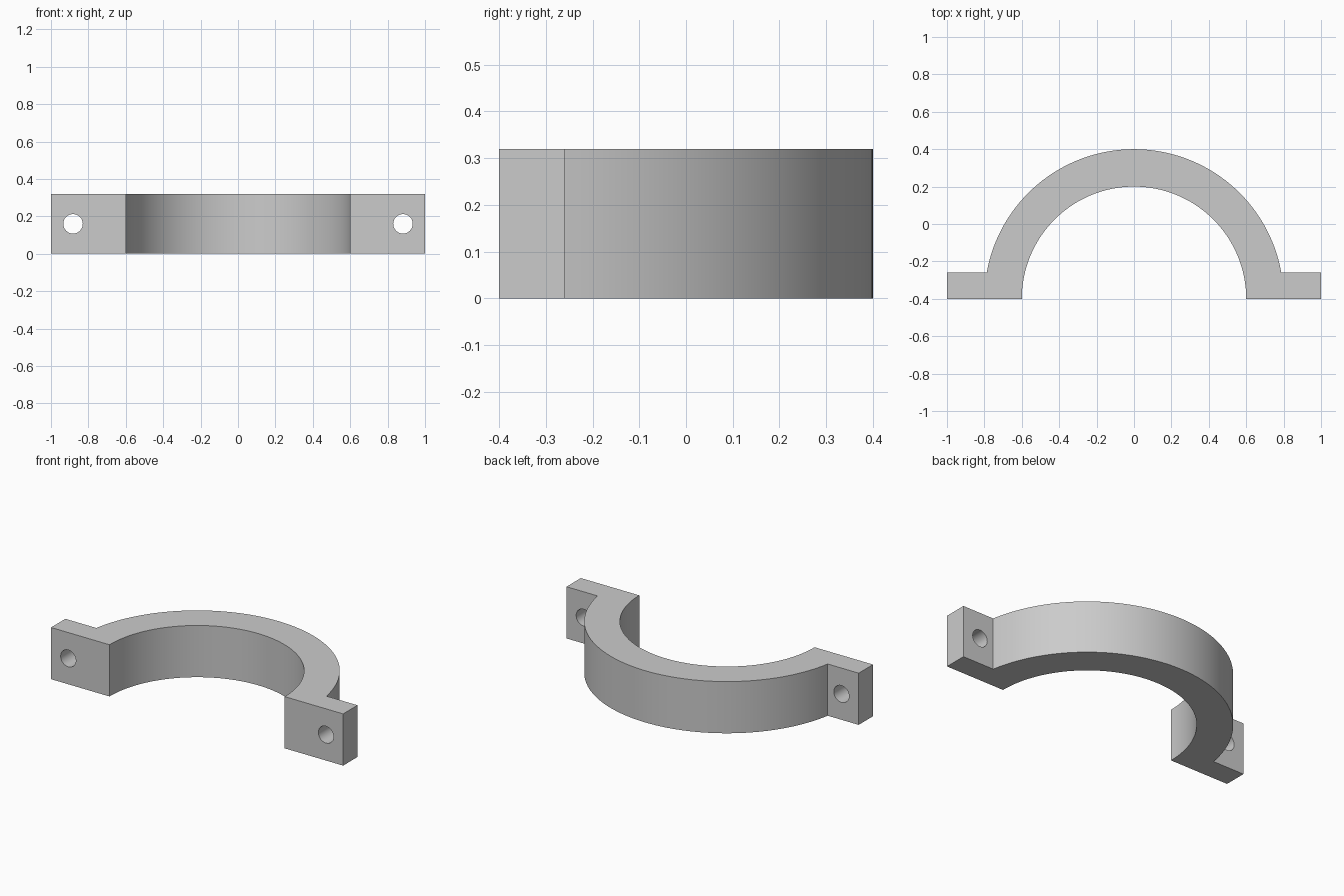
import bpy, bmesh, math

INNER, OUTER, HEIGHT = 0.6, 0.8, 0.32
FRONT, TAB_BACK = -0.4, -0.26
HOLE_X, HOLE_R = 0.882, 0.052
STEPS = 64

cube = bpy.data.objects.get("Cube")
if cube:
    bpy.data.objects.remove(cube, do_unlink=True)

steel = bpy.data.materials.new("grey steel")
steel.use_nodes = True
colour = (0.6, 0.6, 0.6, 1)
steel.diffuse_color = colour
steel.node_tree.nodes["Principled BSDF"].inputs["Base Color"].default_value = colour


def arc(radius, start, end):
    """Points on a circle centred on the clamp axis."""
    angles = [start + (end - start) * i / STEPS for i in range(STEPS + 1)]
    return [(radius * math.cos(a), FRONT + radius * math.sin(a)) for a in angles]


# Clamp outline: outer arc, left and right tabs, inner arc
meet = math.asin((TAB_BACK - FRONT) / OUTER)
outline = arc(OUTER, meet, math.pi - meet)
outline += [(-1, TAB_BACK), (-1, FRONT)]
outline += arc(INNER, math.pi, 0)
outline += [(1, FRONT), (1, TAB_BACK)]

bm = bmesh.new()
face = bm.faces.new([bm.verts.new((x, y, 0)) for x, y in outline])
top = bmesh.ops.extrude_face_region(bm, geom=[face])["geom"]
bmesh.ops.translate(bm, vec=(0, 0, HEIGHT),
                    verts=[v for v in top if isinstance(v, bmesh.types.BMVert)])
bmesh.ops.recalc_face_normals(bm, faces=bm.faces)
mesh = bpy.data.meshes.new("half_clamp")
bm.to_mesh(mesh)
bm.free()
mesh.materials.append(steel)
clamp = bpy.data.objects.new("half_clamp", mesh)
bpy.context.collection.objects.link(clamp)

# Bolt holes through both tabs
cutters = []
for side, name in ((1, "left"), (-1, "right")):
    bpy.ops.mesh.primitive_cylinder_add(
        vertices=48, radius=HOLE_R, depth=0.4, rotation=(math.pi / 2, 0, 0),
        location=(side * HOLE_X, (FRONT + TAB_BACK) / 2, HEIGHT / 2))
    cutter = bpy.context.object
    cutter.name = name + "_bolt_hole_cutter"
    cutter.hide_render = True
    cutter.data.materials.append(steel)
    cutters.append(cutter)
    cut = clamp.modifiers.new(name + "_bolt_hole", "BOOLEAN")
    cut.operation = "DIFFERENCE"
    cut.solver = "EXACT"
    cut.object = cutter

bpy.ops.object.select_all(action="DESELECT")
clamp.select_set(True)
bpy.context.view_layer.objects.active = clamp
for name in [m.name for m in clamp.modifiers]:
    bpy.ops.object.modifier_apply(modifier=name)
for cutter in cutters:
    bpy.data.objects.remove(cutter, do_unlink=True)

# Smooth arcs with crisp edges
bpy.ops.object.shade_smooth_by_angle(angle=math.radians(30))
